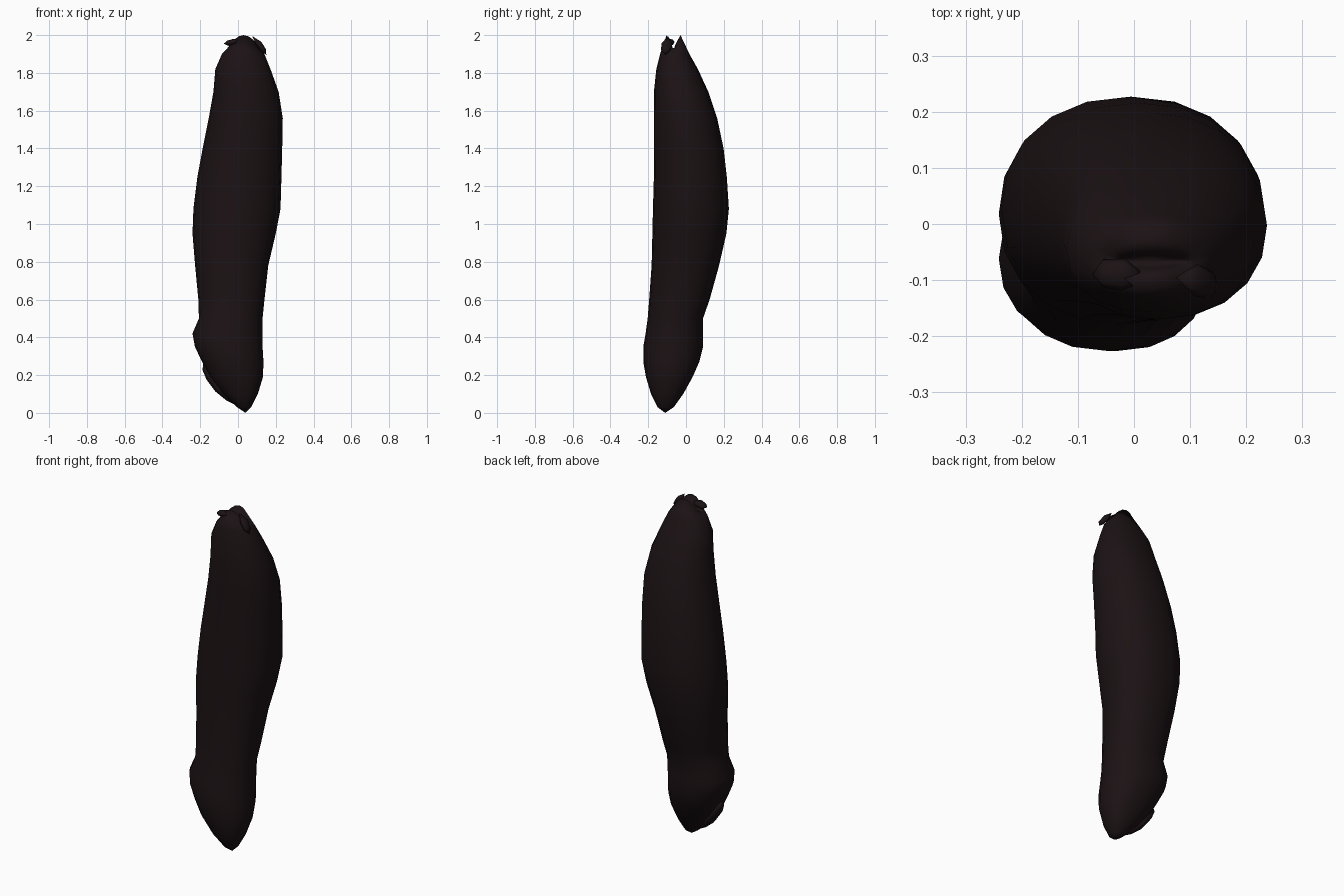
import bpy, bmesh, math
from mathutils import Vector

if "Cube" in bpy.data.objects:
    bpy.data.objects.remove(bpy.data.objects["Cube"])

mat = bpy.data.materials.new("dark_skin")
mat.diffuse_color = (0.011, 0.006, 0.007, 1)
mat.use_nodes = True
mat.node_tree.nodes["Principled BSDF"].inputs["Base Color"].default_value = mat.diffuse_color
SIDES = 20


def finish(name, bm):
    bmesh.ops.recalc_face_normals(bm, faces=bm.faces)
    me = bpy.data.meshes.new(name)
    bm.to_mesh(me)
    bm.free()
    me.materials.append(mat)
    for p in me.polygons:
        p.use_smooth = True
    ob = bpy.data.objects.new(name, me)
    bpy.context.collection.objects.link(ob)
    return ob


def skin(bm, rings, start, end):
    for a, b in zip(rings, rings[1:]):
        n = len(a)
        for i in range(n):
            j = (i + 1) % n
            bm.faces.new((a[i], a[j], b[j], b[i]))
    for ring, co in ((rings[0], start), (rings[-1], end)):
        tip = bm.verts.new(co)
        for i in range(len(ring)):
            bm.faces.new((ring[i], ring[(i + 1) % len(ring)], tip))


def spow(v, p):
    return math.copysign(abs(v) ** p, v)


# Long pod body: z, x min, x max, y min, y max
sections = [
    (0.03, -0.005, 0.07, -0.15, -0.065),
    (0.10, -0.08, 0.105, -0.185, -0.015),
    (0.19, -0.15, 0.132, -0.212, 0.035),
    (0.27, -0.19, 0.135, -0.226, 0.07),
    (0.35, -0.228, 0.13, -0.226, 0.09),
    (0.42, -0.241, 0.13, -0.214, 0.09),
    (0.50, -0.207, 0.13, -0.203, 0.09),
    (0.60, -0.21, 0.14, -0.195, 0.125),
    (0.78, -0.227, 0.16, -0.182, 0.175),
    (0.95, -0.241, 0.20, -0.178, 0.214),
    (1.08, -0.236, 0.225, -0.175, 0.227),
    (1.25, -0.215, 0.23, -0.17, 0.216),
    (1.40, -0.187, 0.234, -0.17, 0.199),
    (1.56, -0.155, 0.237, -0.17, 0.165),
    (1.70, -0.13, 0.215, -0.17, 0.118),
    (1.82, -0.12, 0.172, -0.157, 0.063),
    (1.90, -0.085, 0.14, -0.137, 0.018),
]
bm = bmesh.new()
rings = []
for z, x0, x1, y0, y1 in sections:
    ring = []
    for i in range(SIDES):
        t = math.tau * i / SIDES
        ring.append(bm.verts.new((
            (x0 + x1) / 2 + (x1 - x0) / 2 * spow(math.cos(t), 0.92),
            (y0 + y1) / 2 + (y1 - y0) / 2 * spow(math.sin(t), 0.92), z)))
    rings.append(ring)
# Pinched mouth: raised front and back lips, then a dip inside
for cx, rx, cy, ry, z, lift in ((0.03, 0.085, -0.066, 0.037, 1.93, 0.07),
                                (0.03, 0.06, -0.066, 0.012, 1.925, 0.03)):
    ring = []
    for i in range(SIDES):
        t = math.tau * i / SIDES
        ring.append(bm.verts.new((cx + rx * math.cos(t), cy + ry * math.sin(t),
                                  z + lift * math.sin(t) ** 2)))
    rings.append(ring)
skin(bm, rings, (0.04, -0.11, 0), (0.03, -0.066, 1.92))
finish("pod_body", bm)


def fold(name, path, sides=8):
    """Tapered tube through (x, y, z, radius) points."""
    bm = bmesh.new()
    pts = [Vector(p[:3]) for p in path]
    rings = []
    for k in range(1, len(path) - 1):
        d = (pts[k + 1] - pts[k - 1]).normalized()
        u = d.cross(Vector((0, 1, 0))).normalized()
        v = d.cross(u)
        rings.append([bm.verts.new(pts[k] + path[k][3] * (
            u * math.cos(math.tau * i / sides) + v * 1.8 * math.sin(math.tau * i / sides)))
            for i in range(sides)])
    skin(bm, rings, pts[0], pts[-1])
    return finish(name, bm)


# Folded skin under the low bulge, and small puckers around the mouth
fold("lower_fold", [(-0.185, -0.07, 0.262, 0), (-0.172, -0.07, 0.235, 0.018),
                    (-0.145, -0.075, 0.19, 0.026), (-0.10, -0.085, 0.13, 0.026),
                    (-0.05, -0.095, 0.08, 0.018), (0.01, -0.105, 0.03, 0)])
fold("left_pucker", [(-0.075, -0.09, 1.955, 0), (-0.055, -0.088, 1.957, 0.014),
                     (-0.02, -0.09, 1.965, 0.016), (0.03, -0.10, 1.965, 0)])
fold("right_pucker", [(0.15, -0.11, 1.895, 0), (0.135, -0.108, 1.92, 0.014),
                      (0.11, -0.10, 1.955, 0.016), (0.075, -0.095, 1.995, 0)])
